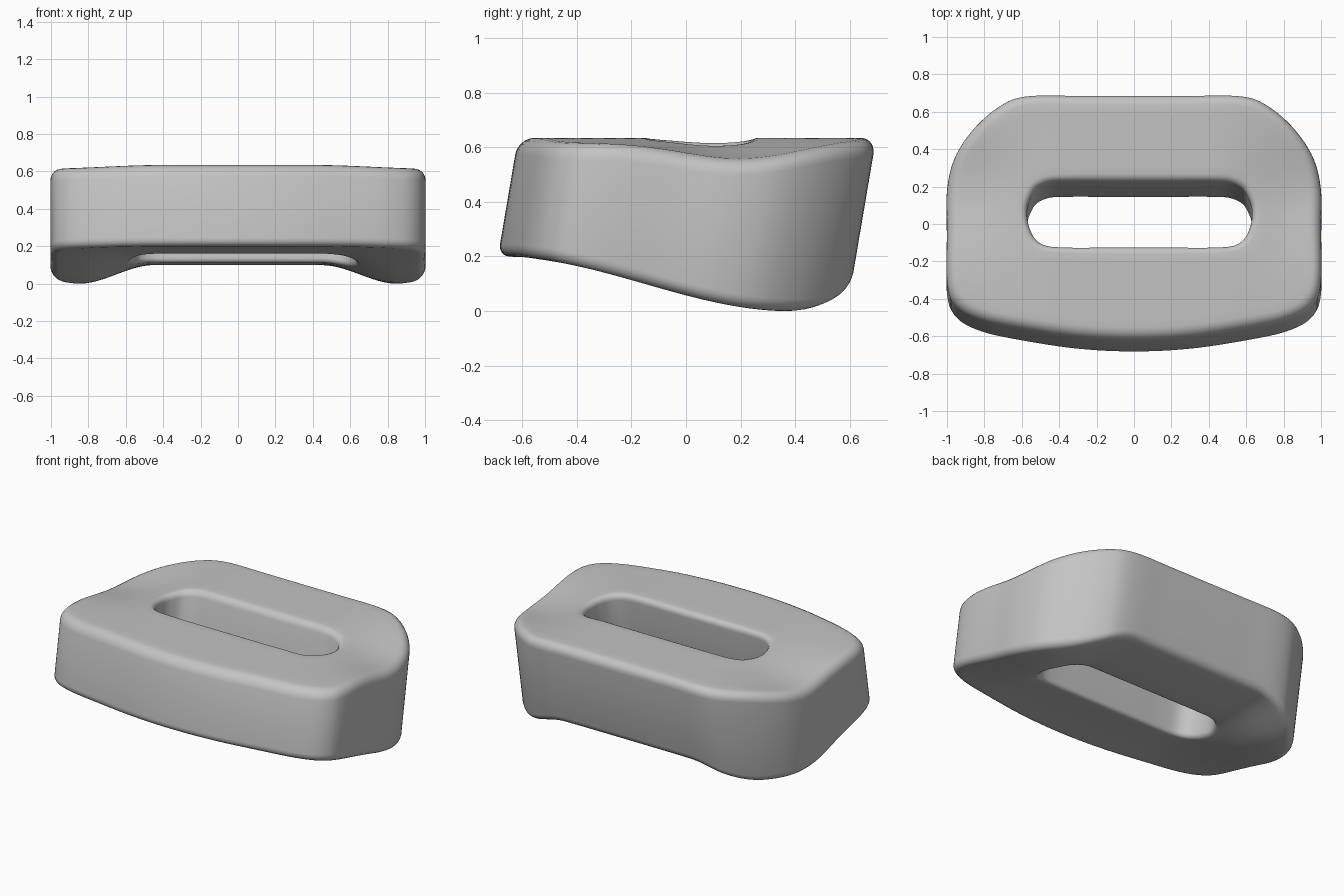
import bpy
import bmesh
from math import sin, cos, pi, exp
from mathutils import Vector

default_cube = bpy.data.objects.get("Cube")
if default_cube:
    bpy.data.objects.remove(default_cube, do_unlink=True)

STEPS = 6        # curve samples between control points
ARC = 5          # segments in each rounded rim
BANDS = 8        # divisions across the top and bottom
LEAN = 0.17      # backward lean of all walls
MIDDLE = 0.4     # height at which the plan outlines are drawn

# Right half of each plan outline, from front centre to back centre
outer_half = [(0, -.655), (.3, -.64), (.6, -.595), (.82, -.545), (.95, -.47),
              (1, -.34), (1, -.05), (1, .16), (.96, .33), (.86, .48),
              (.72, .6), (.58, .652), (.3, .655), (0, .655)]
slot_half = [(0, -.16), (.2, -.16), (.38, -.16), (.5, -.15), (.56, -.11),
             (.59, -.05), (.6, 0), (.6, .05), (.585, .1), (.55, .155),
             (.48, .185), (.38, .19), (.2, .19), (0, .19)]


def smooth(low, high, value):
    t = min(max((value - low) / (high - low), 0), 1)
    return t * t * (3 - 2 * t)


def closed_curve(half, shift=0):
    """Mirror a half outline and sample a smooth closed curve through it."""
    mirrored = [(-x, y) for x, y in reversed(half[1:-1])]
    points = [Vector((x + shift, y)) for x, y in half + mirrored]
    count = len(points)
    samples = []
    for i in range(count):
        a, b, c, d = (points[(i + k) % count] for k in (-1, 0, 1, 2))
        for step in range(STEPS):
            t = step / STEPS
            samples.append(0.5 * (2 * b + (c - a) * t
                                  + (2 * a - 5 * b + 4 * c - d) * t ** 2
                                  + (3 * b - a - 3 * c + d) * t ** 3))
    return samples


def top_height(x, y):
    # Nearly flat, with a soft dip toward each side
    dip = exp(-((y - 0.17) / 0.3) ** 2)
    side = smooth(0.4, 1, abs(x))
    return 0.635 - 0.018 * side - 0.06 * side * dip


def bottom_height(x, y):
    # Slopes down to the back, reaching lowest at the two feet
    depth = 0.1 + 0.1 * smooth(0.45, 0.85, abs(x))
    return 0.2 - depth * smooth(-0.7, 0.4, y - 0.05)


def rim(width, radius, outward):
    """Quarter round as pairs of distance from the slot and inset height."""
    pairs = []
    for k in range(ARC + 1):
        angle = k / ARC * pi / 2
        reach = radius * (1 - sin(angle))
        pairs.append((width - reach if outward else reach,
                      radius * (1 - cos(angle))))
    return pairs


def section(width):
    """Closed cross-section: over the top, down, under and up the slot."""
    def side(outer_radius, slot_radius, is_top):
        outside = rim(width, outer_radius, True)
        inside = rim(width, slot_radius, False)[::-1]
        start, end = inside[-1][0], outside[0][0]
        flat = [(start + (end - start) * k / BANDS, 0)
                for k in range(1, BANDS)]
        return [(dist, inset, is_top) for dist, inset in inside + flat + outside]
    return side(0.06, 0.04, True) + side(0.045, 0.025, False)[::-1]


# Ring body swept between the slot and the outer outline
bm = bmesh.new()
loops = []
for inner, outer in zip(closed_curve(slot_half, 0.03), closed_curve(outer_half)):
    direction = (outer - inner).normalized()
    loop = []
    for dist, inset, is_top in section((outer - inner).length):
        spot = inner + direction * dist
        if is_top:
            z = top_height(spot.x, spot.y) - inset
        else:
            z = bottom_height(spot.x, spot.y) + inset
        loop.append(bm.verts.new((spot.x, spot.y + LEAN * (z - MIDDLE), z)))
    loops.append(loop)

for i, loop in enumerate(loops):
    following = loops[(i + 1) % len(loops)]
    for j in range(len(loop)):
        k = (j + 1) % len(loop)
        bm.faces.new((loop[j], loop[k], following[k], following[j]))
bmesh.ops.recalc_face_normals(bm, faces=bm.faces[:])

# Rest the feet on the ground
lowest = min(v.co.z for v in bm.verts)
bmesh.ops.translate(bm, verts=bm.verts[:], vec=(0, 0, -lowest))

mesh = bpy.data.meshes.new("slotted_block")
bm.to_mesh(mesh)
bm.free()
block = bpy.data.objects.new("slotted_block", mesh)
bpy.context.collection.objects.link(block)

# Plain grey surface
grey = bpy.data.materials.new("plain_grey")
grey.use_nodes = True
colour = (0.55, 0.55, 0.55, 1)
grey.diffuse_color = colour
for node in grey.node_tree.nodes:
    if node.type == 'BSDF_PRINCIPLED':
        node.inputs["Base Color"].default_value = colour
mesh.materials.append(grey)

bpy.ops.object.select_all(action='DESELECT')
block.select_set(True)
bpy.context.view_layer.objects.active = block
bpy.ops.object.shade_smooth_by_angle(angle=pi / 4)
